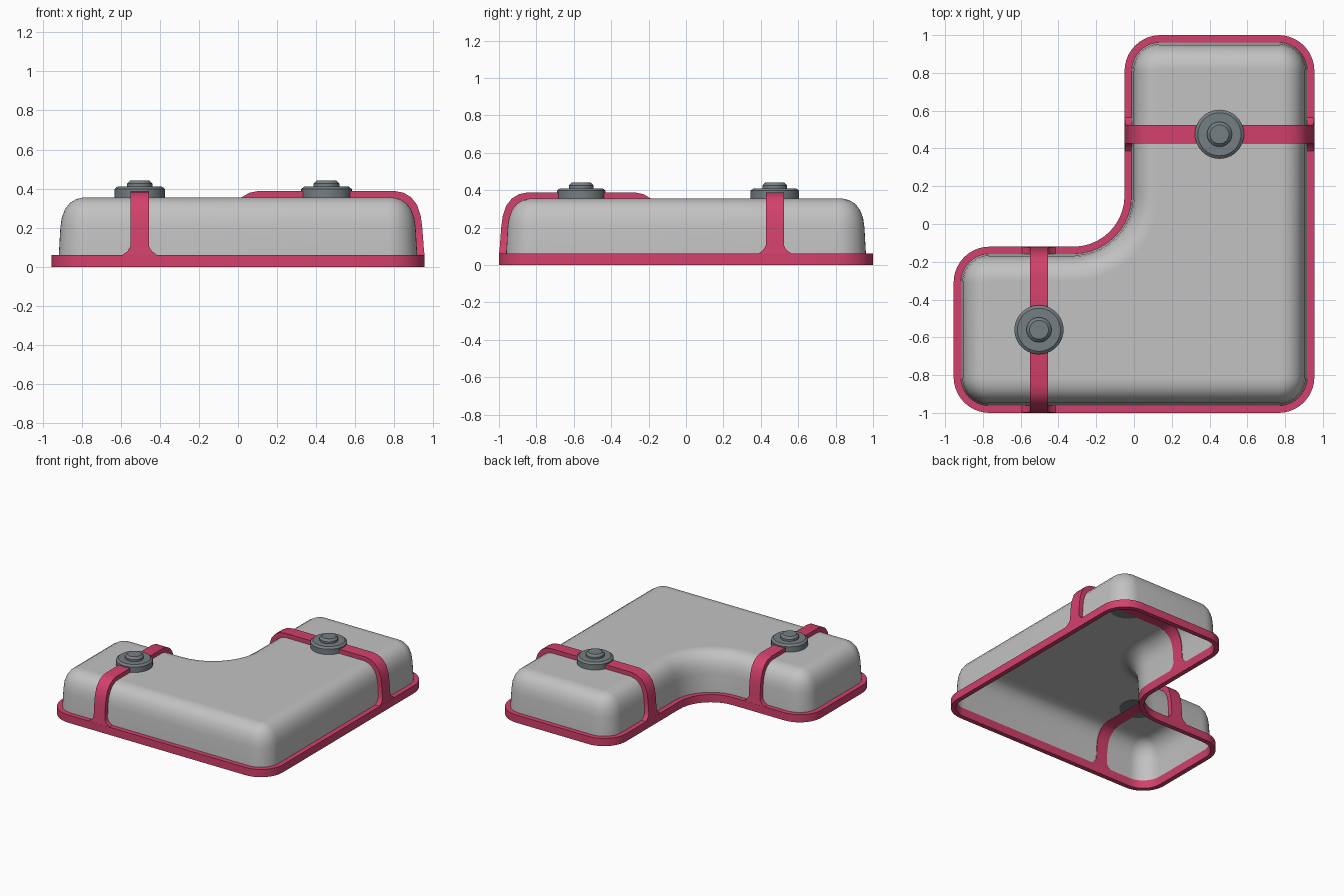
import bpy, bmesh, math
from mathutils import Vector

cube = bpy.data.objects.get("Cube")
if cube:
    bpy.data.objects.remove(cube, do_unlink=True)


def material(name, rgb):
    m = bpy.data.materials.new(name)
    m.use_nodes = True
    m.diffuse_color = (*rgb, 1)
    node = next(n for n in m.node_tree.nodes if n.type == "BSDF_PRINCIPLED")
    node.inputs["Base Color"].default_value = (*rgb, 1)
    return m


GREY = material("light grey", (0.54, 0.54, 0.54))
PINK = material("raspberry pink", (0.65, 0.052, 0.15))
SLATE = material("slate grey", (0.18, 0.21, 0.225))

# L-shaped plan: x, y, turn direction (1 = convex, -1 = concave), counter-clockwise
HX, HY, NX, NY = 0.955, 1.0, -0.05, -0.12
CORNERS = [(-HX, -HY, 1), (HX, -HY, 1), (HX, HY, 1),
           (NX, HY, 1), (NX, NY, -1), (-HX, NY, 1)]
R_OUT, R_IN, STEPS = 0.19, 0.27, 10


def outline(inset, z):
    """Rounded L outline, moved inwards by inset."""
    pts = []
    for i, (x, y, turn) in enumerate(CORNERS):
        c = Vector((x, y))
        before = (c - Vector(CORNERS[i - 1][:2])).normalized()
        after = (Vector(CORNERS[(i + 1) % len(CORNERS)][:2]) - c).normalized()
        base = R_OUT if turn > 0 else R_IN
        centre = c + (after - before) * base
        radius = base - inset * turn
        for k in range(STEPS + 1):
            a = math.pi / 2 * k / STEPS
            p = centre + (before * math.sin(a) - after * math.cos(a)) * radius
            pts.append((p.x, p.y, z))
    return pts


def loft(name, rings, mat, cap_start=False, cap_end=False, closed=False, angle=35):
    """Join rings of equal point count into one mesh."""
    bm = bmesh.new()
    loops = [[bm.verts.new(p) for p in ring] for ring in rings]
    n = len(loops[0])
    pairs = list(zip(loops, loops[1:]))
    if closed:
        pairs.append((loops[-1], loops[0]))
    for a, b in pairs:
        for i in range(n):
            j = (i + 1) % n
            bm.faces.new((a[i], a[j], b[j], b[i]))
    if cap_start:
        bm.faces.new(loops[0][::-1])
    if cap_end:
        bm.faces.new(loops[-1])
    bmesh.ops.recalc_face_normals(bm, faces=bm.faces)
    mesh = bpy.data.meshes.new(name)
    bm.to_mesh(mesh)
    bm.free()
    mesh.materials.append(mat)
    mesh.shade_smooth()
    mesh.set_sharp_from_angle(angle=math.radians(angle))
    obj = bpy.data.objects.new(name, mesh)
    bpy.context.collection.objects.link(obj)
    return obj


# Hollow body, open underneath: (inset, height)
BODY = [(0.036, 0.02), (0.038, 0.06), (0.046, 0.2), (0.053, 0.25), (0.07, 0.295),
        (0.095, 0.327), (0.128, 0.347), (0.165, 0.355), (0.182, 0.355)]
loft("body_shell", [outline(d, z) for d, z in BODY], GREY, cap_end=True)

# Band around the base
RIM = [(0, 0), (0, 0.06), (0.042, 0.06), (0.036, 0)]
loft("base_rim", [outline(d, z) for d, z in RIM], PINK, closed=True)

# Straps: outer inset, outer height, inner inset, inner height, half width
STRAP = [(0.0, 0.05, 0.04, 0.05, 0.1), (0.001, 0.065, 0.041, 0.065, 0.083),
         (0.003, 0.08, 0.042, 0.08, 0.062), (0.005, 0.105, 0.044, 0.105, 0.048),
         (0.012, 0.2, 0.05, 0.2, 0.048), (0.02, 0.26, 0.058, 0.25, 0.048),
         (0.039, 0.317, 0.075, 0.29, 0.048), (0.069, 0.356, 0.1, 0.32, 0.048),
         (0.108, 0.379, 0.13, 0.34, 0.048), (0.155, 0.388, 0.17, 0.35, 0.048)]


def strap(name, start, end, place):
    rings = []
    for edge, sign, stations in ((start, 1, STRAP), (end, -1, STRAP[::-1])):
        for do, zo, di, zi, w in stations:
            o, i = edge + sign * do, edge + sign * di
            rings.append([place(o, -w, zo), place(o, w, zo),
                          place(i, w, zi), place(i, -w, zi)])
    loft(name, rings, PINK, cap_start=True, cap_end=True)


SX, SY = -0.503, 0.475
strap("front_strap", -HY, NY, lambda t, w, z: (SX + w, t, z))
strap("back_strap", NX, HX, lambda t, w, z: (t, SY + w, z))

# Round stepped buttons on the straps: (radius, height)
BUTTON = [(0.13, 0.352), (0.13, 0.397), (0.114, 0.41), (0.066, 0.41),
          (0.066, 0.425), (0.05, 0.441)]


def button(name, x, y, sides=40):
    rings = [[(x + r * math.cos(math.tau * k / sides),
               y + r * math.sin(math.tau * k / sides), z) for k in range(sides)]
             for r, z in BUTTON]
    loft(name, rings, SLATE, cap_start=True, cap_end=True, angle=25)


button("front_button", SX, (NY - HY) / 2)
button("back_button", (NX + HX) / 2, SY)
